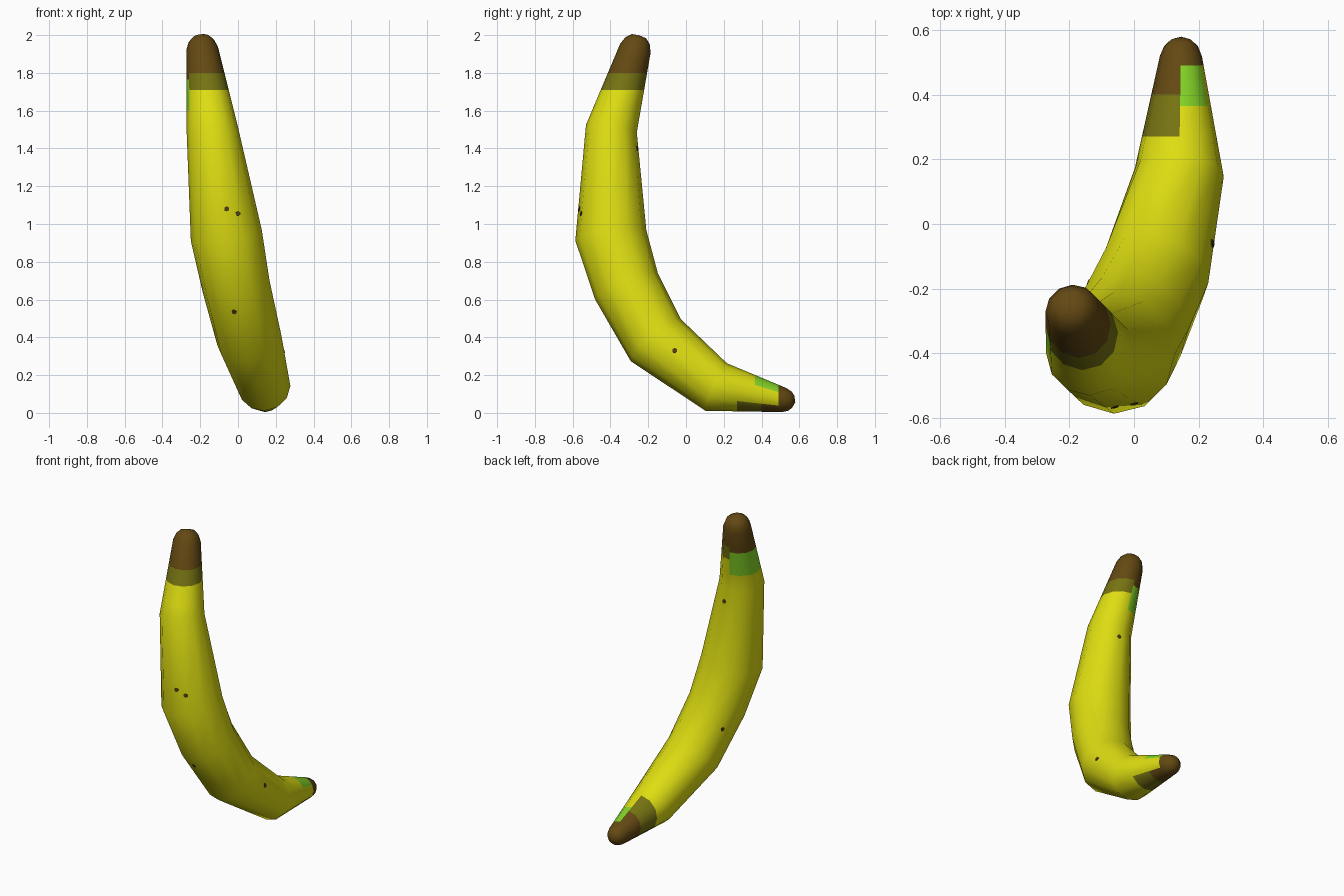
import bpy, bmesh, math
from mathutils import Vector
from mathutils.bvhtree import BVHTree

if "Cube" in bpy.data.objects:
    bpy.data.objects.remove(bpy.data.objects["Cube"])

SIDES = 12


def material(name, rgb):
    m = bpy.data.materials.new(name)
    m.diffuse_color = (*rgb, 1)
    m.use_nodes = True
    m.node_tree.nodes["Principled BSDF"].inputs["Base Color"].default_value = m.diffuse_color
    return m


yellow = material("ripe_yellow", (0.73, 0.73, 0.006))
brown = material("stem_brown", (0.125, 0.065, 0.006))
olive = material("olive_band", (0.18, 0.17, 0.006))
green = material("unripe_green", (0.23, 0.66, 0.02))
spot = material("dark_spot", (0.075, 0.045, 0.005))
YELLOW, BROWN, OLIVE, GREEN = range(4)

# Centre line from the top tip to the bottom tip: x, y, z, radius
path = [(-0.19, -0.268, 1.93, 0.084), (-0.137, -0.395, 1.505, 0.136),
        (-0.062, -0.398, 0.94, 0.19), (-0.01, -0.315, 0.67, 0.18),
        (0.06, -0.16, 0.385, 0.173), (0.14, 0.16, 0.137, 0.138),
        (0.145, 0.518, 0.068, 0.065)]
pts = [Vector(p[:3]) for p in path]
seg = [(b - a).normalized() for a, b in zip(pts, pts[1:])]
tangents = [seg[0]] + [(a + b).normalized() for a, b in zip(seg, seg[1:])] + [seg[-1]]
stations = [(p, t, s[3]) for p, t, s in zip(pts, tangents, path)]

# Rounded tips: extra shrinking rings past each end
up, down = stations[0], stations[-1]
dome = [(0.5, 0.8), (0.78, 0.5)]
stations = ([(up[0] - up[1] * up[2] * h, up[1], up[2] * s) for h, s in reversed(dome)]
            + stations
            + [(down[0] + down[1] * down[2] * h, down[1], down[2] * s) for h, s in dome])
apex = [up[0] - up[1] * up[2] * 0.86, down[0] + down[1] * down[2] * 0.95]

# Fruit body: rings joined along the curve
bm = bmesh.new()
rings = []
for c, t, r in stations:
    u = (Vector((1, 0, 0)) - t * t.x).normalized()
    v = t.cross(u)
    rings.append([bm.verts.new(c + r * (u * math.cos(a) + v * math.sin(a)))
                  for a in (2 * math.pi * k / SIDES for k in range(SIDES))])
for a, b in zip(rings, rings[1:]):
    for k in range(SIDES):
        n = (k + 1) % SIDES
        bm.faces.new((a[k], a[n], b[n], b[k]))
for ring, p in zip((rings[0], rings[-1]), apex):
    tip = bm.verts.new(p)
    for k in range(SIDES):
        bm.faces.new((ring[k], ring[(k + 1) % SIDES], tip))
bmesh.ops.recalc_face_normals(bm, faces=bm.faces)

# Cut the skin along the colour borders at both ends
cuts = [((0, 0, z), (0, 0, 1)) for z in (1.6, 1.71, 1.765, 1.8)]
cuts += [((0, y, 0), (0, 1, 0)) for y in (0.27, 0.365, 0.4, 0.49)]
for co, no in cuts:
    bmesh.ops.bisect_plane(bm, geom=bm.verts[:] + bm.edges[:] + bm.faces[:],
                           plane_co=co, plane_no=no)


def skin_colour(c):
    if c.z > 1.6:                                   # upper stem
        f = (1.93 - c.z) / 0.425
        dx, dy = c.x + 0.19 - 0.053 * f, c.y + 0.268 + 0.127 * f
        if dx < 0.0 and dy > -0.04:                 # back left side
            return BROWN if c.z > 1.765 else GREEN
        return BROWN if c.z > 1.8 else OLIVE if c.z > 1.71 else YELLOW
    if c.y > 0.27:                                  # lower tip
        dx, dz = c.x - 0.143, c.z - 0.137 + 0.19 * (c.y - 0.16)
        if dx < 0 or dz < -0.05:                    # left side and underside
            return BROWN if c.y > 0.4 else OLIVE
        if c.y > 0.49:
            return BROWN
        return GREEN if c.y > 0.365 and dz > 0.04 else YELLOW
    return YELLOW


for f in bm.faces:
    f.material_index = skin_colour(f.calc_center_median())
    f.smooth = True
tree = BVHTree.FromBMesh(bm)
mesh = bpy.data.meshes.new("fruit_body")
bm.to_mesh(mesh)
bm.free()
for m in (yellow, brown, olive, green):
    mesh.materials.append(m)
bpy.context.collection.objects.link(bpy.data.objects.new("fruit_body", mesh))

# Small dark spots: thin plates laid on the skin, found by casting inwards
marks = [((-0.06, -2, 1.08), (0, 1, 0)), ((0.0, -2, 1.055), (0, 1, 0)),
         ((-0.02, -2, 0.535), (0, 1, 0)), ((2, -0.06, 0.33), (-1, 0, 0)),
         ((-1, 0.5, 0.9), (0.98, -0.78, -0.36)), ((-0.1, 1, 1.4), (0, -1, 0))]
for i, (start, aim) in enumerate(marks):
    hit, normal, _, _ = tree.ray_cast(Vector(start), Vector(aim).normalized())
    if hit is None:
        continue
    sb = bmesh.new()
    bmesh.ops.create_cone(sb, cap_ends=True, segments=6, radius1=0.014,
                          radius2=0.014, depth=0.006)
    sm = bpy.data.meshes.new("spot")
    sb.to_mesh(sm)
    sb.free()
    sm.materials.append(spot)
    ob = bpy.data.objects.new(f"spot_{i + 1}", sm)
    ob.location = hit
    ob.rotation_euler = normal.to_track_quat('Z', 'Y').to_euler()
    bpy.context.collection.objects.link(ob)
